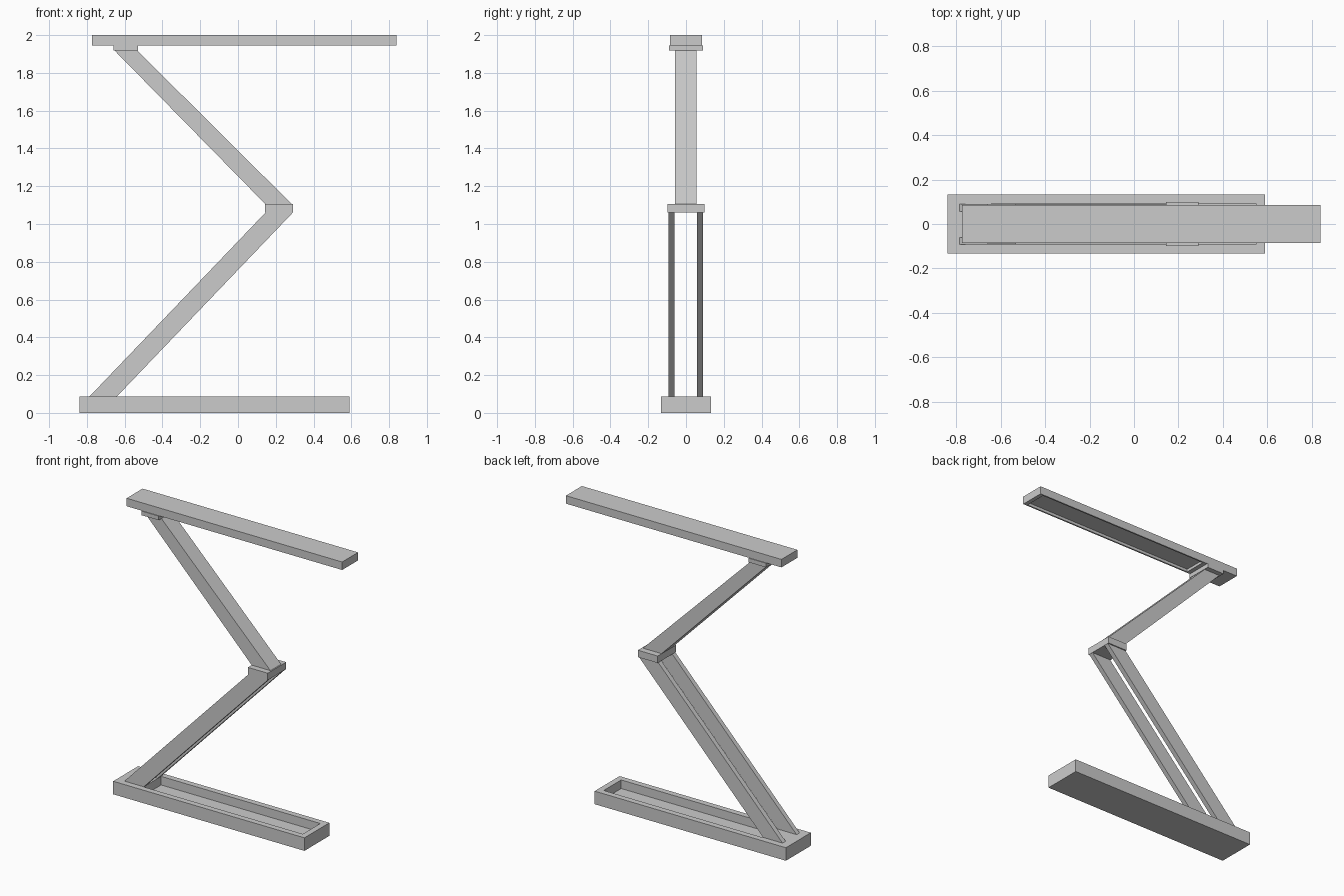
import bpy
import bmesh

cube = bpy.data.objects.get("Cube")
if cube:
    bpy.data.objects.remove(cube, do_unlink=True)


def material(name, value):
    mat = bpy.data.materials.new(name)
    mat.use_nodes = True
    colour = (value, value, value, 1)
    mat.diffuse_color = colour
    mat.node_tree.nodes["Principled BSDF"].inputs["Base Color"].default_value = colour
    return mat


grey = material("plain grey", 0.6)


def extrude_profile(name, profile, y0, y1):
    """Extrude an x-z outline between two y positions."""
    bm = bmesh.new()
    face = bm.faces.new([bm.verts.new((x, y0, z)) for x, z in profile])
    result = bmesh.ops.extrude_face_region(bm, geom=[face])
    moved = [v for v in result["geom"] if isinstance(v, bmesh.types.BMVert)]
    bmesh.ops.translate(bm, verts=moved, vec=(0, y1 - y0, 0))
    bmesh.ops.recalc_face_normals(bm, faces=bm.faces)
    mesh = bpy.data.meshes.new(name)
    bm.to_mesh(mesh)
    bm.free()
    obj = bpy.data.objects.new(name, mesh)
    bpy.context.collection.objects.link(obj)
    mesh.materials.append(grey)
    return obj


def box(name, x0, x1, half_y, z0, z1):
    return extrude_profile(name, [(x0, z0), (x1, z0), (x1, z1), (x0, z1)], -half_y, half_y)


def carve(obj, cutter):
    mod = obj.modifiers.new("recess", "BOOLEAN")
    mod.operation = "DIFFERENCE"
    mod.solver = "EXACT"
    mod.object = cutter
    cutter.hide_render = True
    cutter.hide_viewport = True


# Base with an open storage tray
base = box("base", -0.84, 0.59, 0.133, 0, 0.088)
carve(base, box("tray_cutter", -0.64, 0.55, 0.093, 0.03, 0.2))

# Lower arm: a pair of slanted rails
rail = [(-0.785, 0.088), (-0.64, 0.088), (0.29, 1.06), (0.145, 1.06)]
for side, y0, y1 in (("right", -0.092, -0.06), ("left", 0.057, 0.09)):
    extrude_profile("lower_arm_rail_" + side, rail, y0, y1)

# Elbow, upper arm and head bracket
box("elbow", 0.143, 0.291, 0.098, 1.06, 1.107)
extrude_profile("upper_arm", [(0.143, 1.107), (0.283, 1.107), (-0.535, 1.92), (-0.655, 1.92)], -0.058, 0.056)
box("head_bracket", -0.66, -0.53, 0.09, 1.918, 1.946)

# Lamp head with a shallow recess underneath
head = box("lamp_head", -0.773, 0.838, 0.085, 1.946, 2.0)
carve(head, box("head_cutter", -0.5, 0.81, 0.075, 1.9, 1.965))
